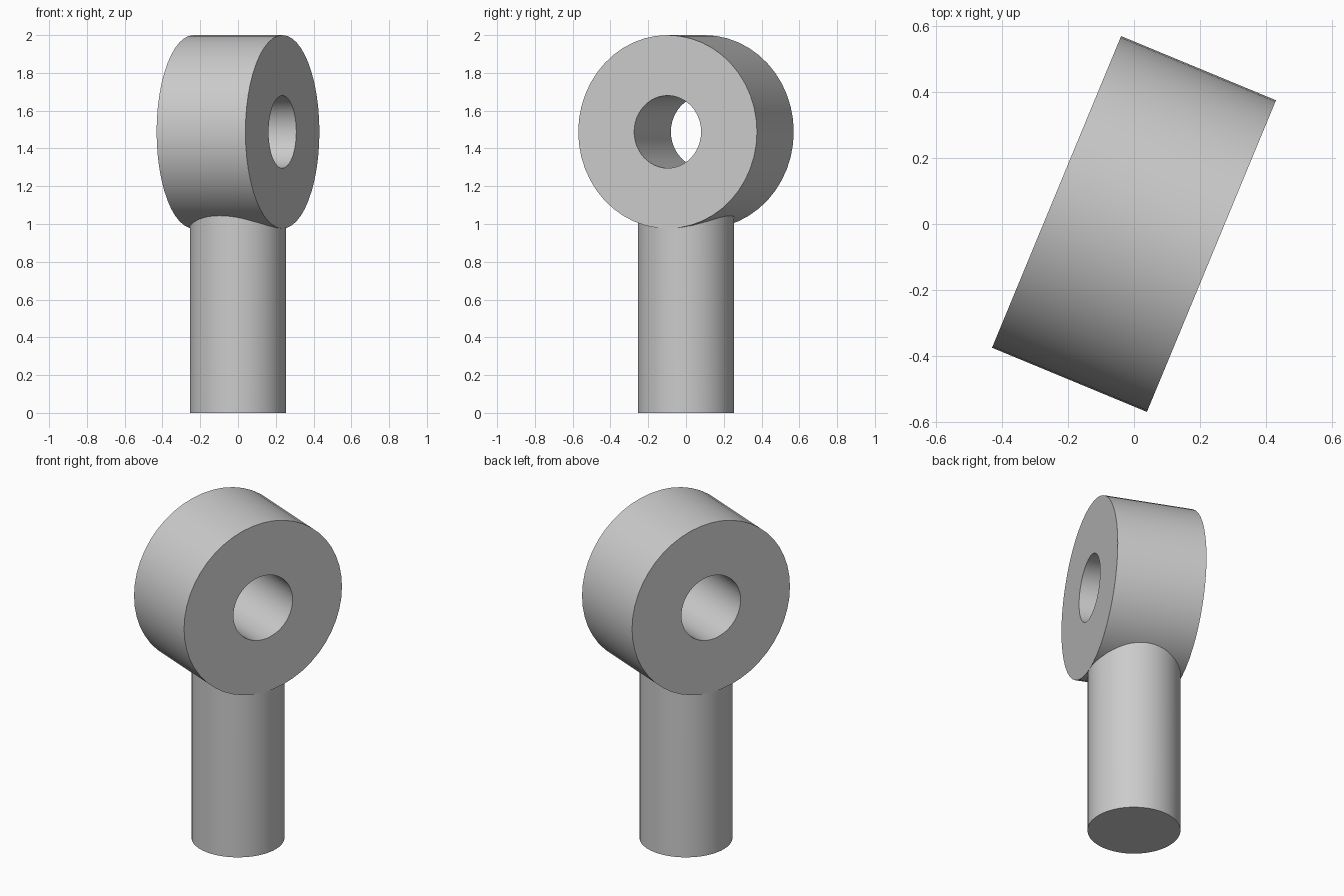
import bpy, bmesh, math
from mathutils import Matrix, Vector

HEAD_Z, HEAD_R, HOLE_R, HEAD_LEN = 1.488, 0.512, 0.192, 0.509
SHAFT_R = 0.2545
TURN = math.radians(-22.5)

old = bpy.data.objects.get("Cube")
if old:
    bpy.data.objects.remove(old, do_unlink=True)

grey = bpy.data.materials.new("plain_grey")
grey.use_nodes = True
colour = (0.6, 0.6, 0.6, 1)
grey.diffuse_color = colour
grey.node_tree.nodes["Principled BSDF"].inputs["Base Color"].default_value = colour


def finish(name, bm):
    bmesh.ops.recalc_face_normals(bm, faces=bm.faces)
    mesh = bpy.data.meshes.new(name)
    bm.to_mesh(mesh)
    bm.free()
    mesh.materials.append(grey)
    obj = bpy.data.objects.new(name, mesh)
    bpy.context.collection.objects.link(obj)
    bpy.ops.object.select_all(action='DESELECT')
    obj.select_set(True)
    bpy.context.view_layer.objects.active = obj
    bpy.ops.object.shade_smooth_by_angle(angle=math.radians(35))
    return obj


# Ring head: a rectangle spun about the turned horizontal axis
bm = bmesh.new()
h = HEAD_LEN / 2
profile = [bm.verts.new(p) for p in
           ((-h, 0, HOLE_R), (-h, 0, HEAD_R), (h, 0, HEAD_R), (h, 0, HOLE_R))]
edges = [bm.edges.new((profile[i], profile[(i + 1) % 4])) for i in range(4)]
bmesh.ops.spin(bm, geom=profile + edges, cent=(0, 0, 0), axis=(1, 0, 0),
               angle=math.tau, steps=48, use_duplicate=False)
bmesh.ops.remove_doubles(bm, verts=bm.verts, dist=0.0005)
bm.transform(Matrix.Translation((0, 0, HEAD_Z)) @ Matrix.Rotation(TURN, 4, 'Z'))
finish("ring_head", bm)

# Round shaft: its top rim follows the underside of the head
bm = bmesh.new()
bmesh.ops.create_cone(bm, cap_ends=True, segments=48, radius1=SHAFT_R,
                      radius2=SHAFT_R, depth=1,
                      matrix=Matrix.Translation((0, 0, 0.5)))
bmesh.ops.delete(bm, geom=[f for f in bm.faces if f.normal.z > 0.9],
                 context='FACES_ONLY')
across = Vector((-math.sin(TURN), math.cos(TURN), 0))
for v in bm.verts:
    if v.co.z > 0.5:
        v.co.z = HEAD_Z - math.sqrt(HEAD_R ** 2 - v.co.dot(across) ** 2) + 0.01
finish("shaft", bm)
